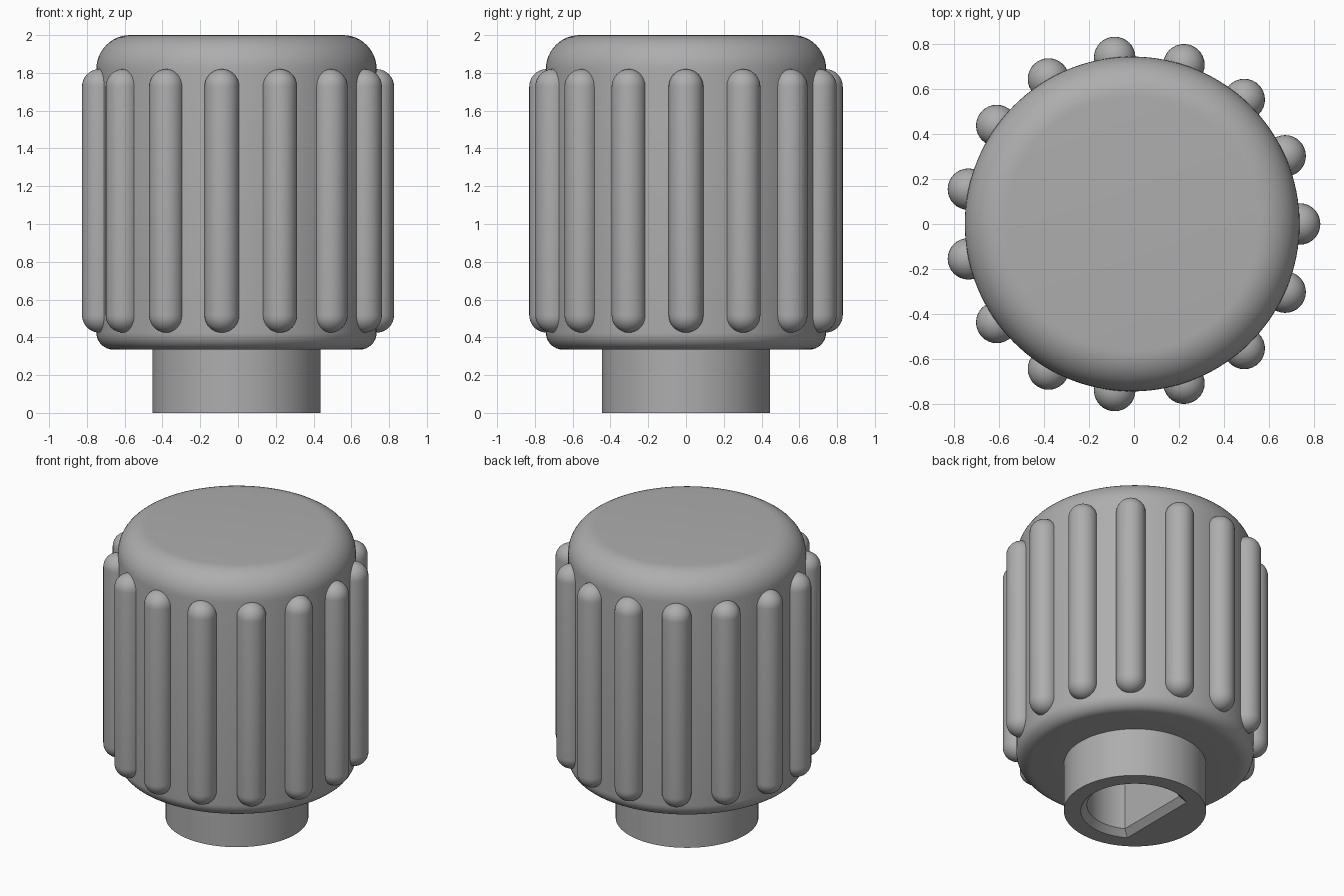
import bpy, bmesh, math

if "Cube" in bpy.data.objects:
    bpy.data.objects.remove(bpy.data.objects["Cube"])

CX = -0.008            # knob axis; the odd rib count shifts it off the bounding-box centre
R_HEAD, R_STEM, R_RIB = 0.742, 0.445, 0.092
Z_HEAD, Z_TOP = 0.335, 2.0
RIBS = 15

grey = bpy.data.materials.new("plain grey")
grey.diffuse_color = (0.42, 0.42, 0.42, 1)
grey.use_nodes = True
grey.node_tree.nodes["Principled BSDF"].inputs["Base Color"].default_value = grey.diffuse_color


def loft(name, rings):
    """Skin a stack of equal-length rings and cap both ends."""
    bm = bmesh.new()
    loops = [[bm.verts.new(p) for p in ring] for ring in rings]
    n = len(loops[0])
    for a, b in zip(loops, loops[1:]):
        for i in range(n):
            j = (i + 1) % n
            bm.faces.new((a[i], a[j], b[j], b[i]))
    bm.faces.new(loops[0][::-1])
    bm.faces.new(loops[-1])
    bmesh.ops.recalc_face_normals(bm, faces=bm.faces)
    mesh = bpy.data.meshes.new(name)
    bm.to_mesh(mesh)
    bm.free()
    mesh.materials.append(grey)
    ob = bpy.data.objects.new(name, mesh)
    bpy.context.collection.objects.link(ob)
    return ob


def lathe(name, profile, x, y, steps):
    turn = [2 * math.pi * i / steps for i in range(steps)]
    return loft(name, [[(x + r * math.cos(t), y + r * math.sin(t), z) for t in turn]
                       for r, z in profile])


def arc(cr, cz, rad, a0, a1, n):
    """Profile points (radius, height) along an arc, angles in degrees."""
    angles = [math.radians(a0 + (a1 - a0) * i / n) for i in range(n + 1)]
    return [(cr + rad * math.cos(a), cz + rad * math.sin(a)) for a in angles]


def smooth(ob):
    bpy.ops.object.select_all(action='DESELECT')
    ob.select_set(True)
    bpy.context.view_layer.objects.active = ob
    bpy.ops.object.shade_smooth_by_angle(angle=math.radians(30))


# Knob head with rounded rims, and the stem below it
F_TOP, F_LOW = 0.18, 0.09
profile = [(R_STEM, 0), (R_STEM, Z_HEAD)]
profile += arc(R_HEAD - F_LOW, Z_HEAD + F_LOW, F_LOW, -90, 0, 8)
profile += arc(R_HEAD - F_TOP, Z_TOP - F_TOP, F_TOP, 0, 90, 12)
knob = lathe("knob_body", profile, CX, 0, 128)


# D-shaped shaft socket with a chamfered mouth
def d_ring(grow, z, n=48):
    r, flat = 0.30 + grow, 0.14 + grow
    a = math.acos(-flat / r)
    return [(CX + r * math.cos(t), r * math.sin(t), z)
            for t in (-a + 2 * a * i / n for i in range(n + 1))]


cutter = loft("socket_cutter", [d_ring(0.06, -0.02), d_ring(0, 0.04), d_ring(0, 1.2)])
cutter.hide_render = True
cut = knob.modifiers.new("socket", 'BOOLEAN')
cut.operation, cut.solver, cut.object = 'DIFFERENCE', 'EXACT', cutter
bpy.context.view_layer.objects.active = knob
bpy.ops.object.modifier_apply(modifier=cut.name)
bpy.data.objects.remove(cutter)
smooth(knob)

# Round-ended grip ribs, half sunk into the head
Z0, Z1 = 0.425 + R_RIB, 1.82 - R_RIB
rib_profile = arc(0, Z0, R_RIB, -88, 0, 8) + arc(0, Z1, R_RIB, 0, 88, 8)
for k in range(RIBS):
    t = 2 * math.pi * k / RIBS
    smooth(lathe(f"grip_rib_{k + 1}", rib_profile,
                 CX + R_HEAD * math.cos(t), R_HEAD * math.sin(t), 32))
